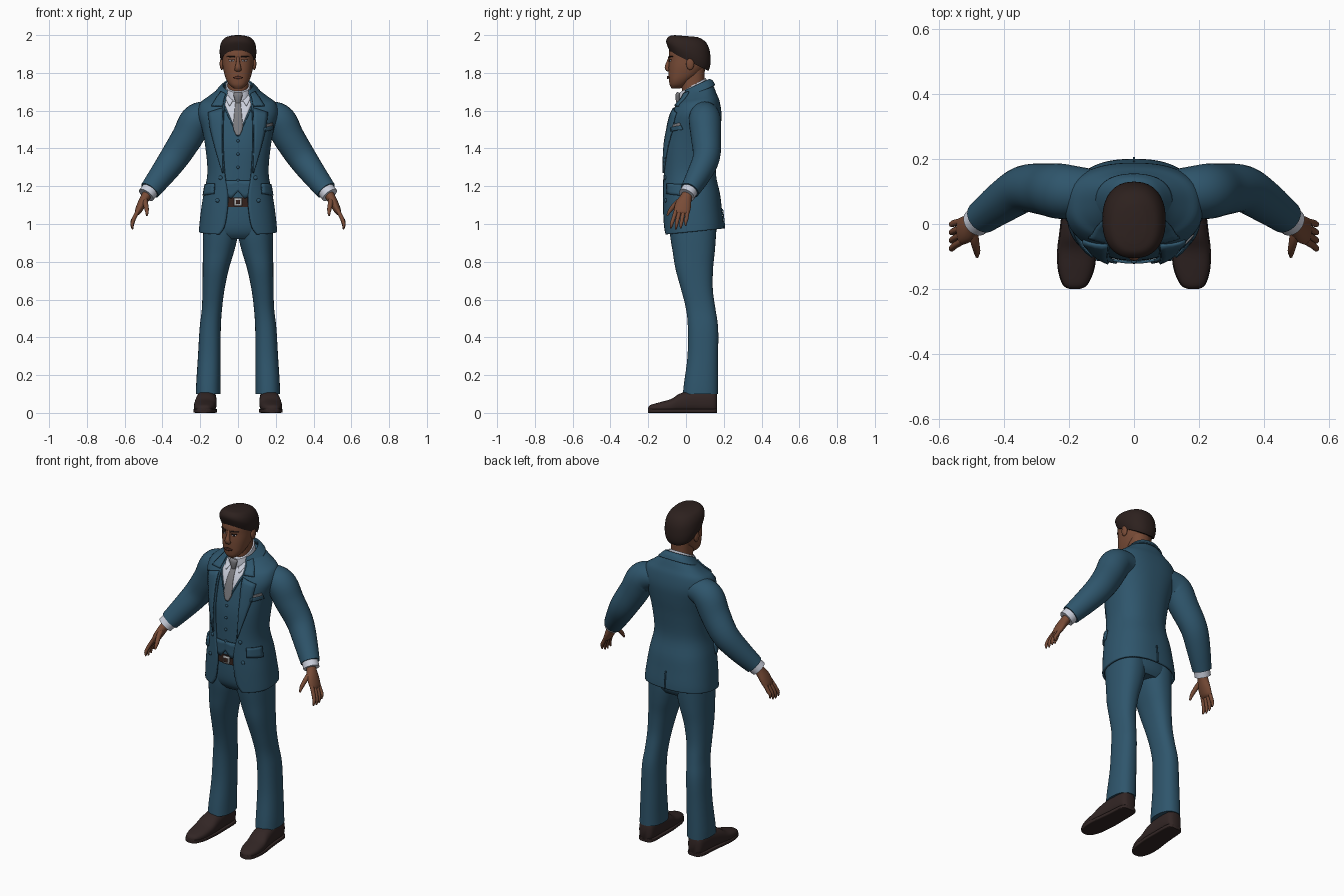
import bpy, math
from mathutils import Vector
from mathutils.bvhtree import BVHTree


def material(name, rgb):
    m = bpy.data.materials.new(name)
    m.diffuse_color = (*rgb, 1)
    return m


SUIT = material("suit_blue", (0.028, 0.092, 0.15))
SKIN = material("skin_brown", (0.19, 0.072, 0.038))
HAIR = material("hair_dark", (0.026, 0.015, 0.013))
SHOE = material("shoe_brown", (0.032, 0.019, 0.018))
SHIRT = material("shirt_white", (0.6, 0.63, 0.72))
TIE = material("tie_grey", (0.2, 0.2, 0.215))
BELT = material("belt_brown", (0.035, 0.016, 0.012))
METAL = material("buckle_silver", (0.45, 0.45, 0.45))
LIP = material("lip_brown", (0.13, 0.042, 0.028))


def make(name, verts, faces, mat, closed=True, thick=0, offset=-1, mirror=False):
    me = bpy.data.meshes.new(name)
    me.from_pydata([tuple(v) for v in verts], [], faces)
    me.materials.append(mat)
    ob = bpy.data.objects.new(name, me)
    bpy.context.collection.objects.link(ob)
    if closed:
        import bmesh
        bm = bmesh.new()
        bm.from_mesh(me)
        bmesh.ops.recalc_face_normals(bm, faces=bm.faces)
        bm.to_mesh(me)
        bm.free()
    me.shade_smooth()
    me.set_sharp_from_angle(angle=math.radians(45))
    if thick:
        mod = ob.modifiers.new("thickness", "SOLIDIFY")
        mod.thickness, mod.offset = thick, offset
    if mirror:
        ob.modifiers.new("mirror", "MIRROR")
    return ob


def smooth(rows, k=4):
    """Catmull-Rom interpolation of parameter rows."""
    out = []
    for i in range(len(rows) - 1):
        a, b, c, d = rows[max(i - 1, 0)], rows[i], rows[i + 1], rows[min(i + 2, len(rows) - 1)]
        for j in range(k):
            t = j / k
            out.append([0.5 * (2 * q + (r - p) * t + (2 * p - 5 * q + 4 * r - s) * t * t
                               + (3 * q - p - 3 * r + s) * t ** 3) for p, q, r, s in zip(a, b, c, d)])
    return out + [list(rows[-1])]


def skin_rings(rings, n, wrap):
    m = len(rings)
    cols = n if wrap else n - 1
    faces = [(i * n + j, i * n + (j + 1) % n, (i + 1) * n + (j + 1) % n, (i + 1) * n + j)
             for i in range(m - 1) for j in range(cols)]
    if wrap:
        faces += [tuple(range(n))[::-1], tuple(range((m - 1) * n, m * n))]
    return [v for r in rings for v in r], faces


def loft(name, rows, mat, e=2.3, n=40, axis="z", band=False, **kw):
    """Rows: position, centre x, half width, low, high, tilt, half width of the front opening."""
    rows = smooth([tuple(r) + (0,) * (7 - len(r)) for r in rows])
    rings = []
    for pos, xc, hw, lo, hi, tilt, gap in rows:
        mid, rad = (lo + hi) / 2, (hi - lo) / 2
        a0 = math.asin(min(1, (gap / hw) ** (e / 2))) if band else 0
        ring = []
        for j in range(n):
            a = a0 + (2 * math.pi - 2 * a0) * j / (n - 1 if band else n)
            s, c = math.sin(a), math.cos(a)
            u = xc + hw * math.copysign(abs(s) ** (2 / e), s)
            v = -rad * math.copysign(abs(c) ** (2 / e), c)
            ring.append((u, mid + v, pos + tilt * v) if axis == "z" else (u, pos, mid + v))
        rings.append(ring)
    verts, faces = skin_rings(rings, n, not band)
    return make(name, verts, faces, mat, closed=not band, **kw)


def tube(name, rows, mat, n=20, mirror=True):
    """Rows: x, y, z, radius across, radius along y."""
    rows = smooth(rows)
    pts = [Vector(r[:3]) for r in rows]
    rings = []
    for i, r in enumerate(rows):
        t = (pts[min(i + 1, len(pts) - 1)] - pts[max(i - 1, 0)]).normalized()
        b = Vector((0, 1, 0))
        b = (b - t * b.dot(t)).normalized()
        w = t.cross(b)
        rings.append([pts[i] + w * r[3] * math.cos(a) + b * r[4] * math.sin(a)
                      for a in (2 * math.pi * j / n for j in range(n))])
    verts, faces = skin_rings(rings, n, True)
    return make(name, verts, faces, mat, mirror=mirror)


def surface(ob):
    return BVHTree.FromPolygons([v.co for v in ob.data.vertices], [tuple(p.vertices) for p in ob.data.polygons])


def patch(name, left, right, bvh, mat, off=0.006, mirror=True, polar=False, k=4, y0=-0.035):
    """Thin plate laid on a surface, between two edges given as (x, z) or (degrees, z)."""
    L, R = ([[p[i] + (q[i] - p[i]) * t / k for i in (0, 1)] for p, q in zip(s, s[1:]) for t in range(k)]
            + [list(s[-1])] for s in (left, right))
    verts = []
    for p, q in zip(L, R):
        for j in range(k + 1):
            u, z = (p[i] + (q[i] - p[i]) * j / k for i in (0, 1))
            d = Vector((0, 1, 0))
            org = Vector((u, -1, z))
            if polar:
                a = math.radians(u)
                d = Vector((-math.sin(a), math.cos(a), 0))
                org = Vector((0, 0.03, z)) - d
            hit = bvh.ray_cast(org, d)[0]
            if hit is None:
                hit = Vector((u, y0, z))
            y0 = hit.y
            verts.append(hit - d * off * 0.6)
    c = k + 1
    faces = [(i * c + j, i * c + j + 1, (i + 1) * c + j + 1, (i + 1) * c + j)
             for i in range(len(L) - 1) for j in range(k)]
    return make(name, verts, faces, mat, closed=False, thick=off, offset=0, mirror=mirror)


def blob(name, loc, scale, mat, mirror=False):
    rows = [(-math.cos(a) * scale[2] + loc[2], loc[0], scale[0] * math.sin(a),
             loc[1] - scale[1] * math.sin(a), loc[1] + scale[1] * math.sin(a))
            for a in (0.12 + (math.pi - 0.24) * i / 6 for i in range(7))]
    return loft(name, rows, mat, e=2, n=16, mirror=mirror)


# Jacket, open at the front, with vest underneath
jacket_rows = [
    (0.96, 0, 0.207, -0.12, 0.2, 0.1, 0.1), (1.0, 0, 0.204, -0.122, 0.198, 0.08, 0.072),
    (1.08, 0, 0.195, -0.125, 0.19, 0, 0.056), (1.16, 0, 0.182, -0.126, 0.18, 0, 0.055),
    (1.27, 0, 0.162, -0.126, 0.158, 0, 0.072), (1.40, 0, 0.172, -0.123, 0.168, 0, 0.08),
    (1.5, 0, 0.19, -0.105, 0.182, 0, 0.08), (1.58, 0, 0.212, -0.083, 0.188, 0, 0.076),
    (1.64, 0, 0.2, -0.055, 0.178, 0.08, 0.07), (1.67, 0, 0.16, -0.037, 0.162, 0.2, 0.066),
    (1.70, 0, 0.115, -0.027, 0.146, 0.35, 0.062), (1.725, 0, 0.085, -0.02, 0.13, 0.45, 0.056)]
jacket = loft("jacket", jacket_rows, SUIT, e=2.4, n=72, band=True, thick=0.012)
vest_rows = [(1.175, 0, 0.165, -0.112, 0.16)] + [
    (r[0], 0, r[2] - 0.013, r[3] + 0.013, r[4] - 0.013, r[5]) for r in jacket_rows[4:-1]]
vest = loft("vest", vest_rows, SUIT, e=2.4, n=64)
on_jacket, on_vest = surface(jacket), surface(vest)

# Vest hem points, shirt front, collar and tie
patch("vest_point", [(0, 1.23), (0.035, 1.23), (0.08, 1.23)],
      [(0, 1.175), (0.035, 1.135), (0.08, 1.155)], on_vest, SUIT, 0.008, y0=-0.112)
patch("vest_opening", [(0, 1.47), (0.075, 1.64)], [(0.004, 1.465), (0.083, 1.635)], on_vest, SUIT, 0.009)
patch("shirt_front", [(-0.08, 1.675), (-0.075, 1.64), (-0.001, 1.47)],
      [(0.08, 1.675), (0.075, 1.64), (0.001, 1.47)], on_vest, SHIRT, 0.005, mirror=False, k=10)
loft("shirt_collar", [(1.66, 0, 0.074, -0.033, 0.115, 0.55), (1.70, 0, 0.07, -0.036, 0.112, 0.55),
                      (1.735, 0, 0.064, -0.034, 0.106, 0.55)], SHIRT)
patch("collar_wing", [(0.01, 1.69), (0.022, 1.66), (0.042, 1.625)],
      [(0.07, 1.71), (0.07, 1.67), (0.046, 1.625)], on_vest, SHIRT, 0.009, y0=-0.04)
tie_edge = [(0.013, 1.65), (0.018, 1.6), (0.026, 1.52), (0.024, 1.5), (0.01, 1.47)]
patch("tie", [(-x, z) for x, z in tie_edge], tie_edge, on_vest, TIE, 0.009, mirror=False)
tube("tie_knot", [(0, -0.038, 1.695, 0.02, 0.008), (0, -0.043, 1.685, 0.025, 0.012),
                  (0, -0.043, 1.66, 0.018, 0.012), (0, -0.045, 1.64, 0.012, 0.006)], TIE, mirror=False)

# Lapels, jacket collar, pockets and buttons
patch("lapel", [(0.08, 1.615), (0.084, 1.5), (0.084, 1.4), (0.078, 1.27)],
      [(0.158, 1.59), (0.146, 1.5), (0.12, 1.4), (0.082, 1.27)], on_jacket, SUIT, 0.009)
patch("front_collar", [(0.066, 1.69), (0.074, 1.66), (0.08, 1.625)],
      [(0.09, 1.7), (0.115, 1.665), (0.14, 1.625)], on_jacket, SUIT, 0.009)
loft("back_collar", [(1.70, 0, 0.118, -0.02, 0.155, 0.4, 0.07), (1.722, 0, 0.095, -0.022, 0.142, 0.45, 0.06),
                     (1.735, 0, 0.08, -0.02, 0.124, 0.47, 0.056)], SUIT, band=True, thick=0.008)
patch("side_pocket_flap", [(44, 1.215), (44, 1.16)], [(74, 1.21), (74, 1.15)], on_jacket, SUIT, 0.009, polar=True)
patch("chest_pocket", [(0.135, 1.51), (0.137, 1.488)], [(0.184, 1.522), (0.184, 1.5)],
      on_jacket, SUIT, 0.009, mirror=False)
patch("pocket_square", [(0.14, 1.525), (0.14, 1.51)], [(0.182, 1.536), (0.182, 1.521)],
      on_jacket, TIE, 0.007, mirror=False)
patch("back_vent", [(-0.003, 1.08), (-0.003, 0.975)], [(0.003, 1.08), (0.003, 0.975)],
      BVHTree.FromPolygons([(v.co.x, -v.co.y, v.co.z) for v in jacket.data.vertices],
                           [tuple(p.vertices) for p in jacket.data.polygons]),
      SUIT, 0.006, mirror=False).scale.y = -1
for x, z in ((0.092, 1.245), (0.108, 1.125)):
    y = on_jacket.ray_cast(Vector((x, -1, z)), Vector((0, 1, 0)))[0].y
    blob("jacket_button", (x, y, z), (0.011, 0.007, 0.011), SUIT, True)
for z in (1.44, 1.37, 1.30, 1.23):
    y = on_vest.ray_cast(Vector((0, -1, z)), Vector((0, 1, 0)))[0].y
    blob("vest_button", (0, y - 0.003, z), (0.008, 0.007, 0.008), SUIT)

# Trousers and belt
loft("trouser_hips", [(1.2, 0, 0.15, -0.095, 0.14), (1.1, 0, 0.17, -0.1, 0.16), (1.0, 0, 0.182, -0.098, 0.165),
                      (0.95, 0, 0.18, -0.085, 0.158), (0.92, 0, 0.165, -0.06, 0.14)], SUIT)
loft("trouser_leg", [
    (1.0, 0.092, 0.09, -0.09, 0.16), (0.93, 0.094, 0.091, -0.083, 0.158), (0.85, 0.104, 0.082, -0.07, 0.152),
    (0.76, 0.118, 0.069, -0.055, 0.143), (0.65, 0.13, 0.058, -0.025, 0.142), (0.55, 0.138, 0.0535, 0, 0.156),
    (0.45, 0.147, 0.056, 0.01, 0.17), (0.3, 0.152, 0.06, 0.008, 0.17), (0.16, 0.157, 0.064, -0.01, 0.17),
    (0.1, 0.158, 0.065, -0.017, 0.17)], SUIT, mirror=True)
loft("belt", [(1.09, 0, 0.174, -0.107, 0.164), (1.14, 0, 0.168, -0.106, 0.157)], BELT)
patch("belt_buckle", [(-0.02, 1.137), (-0.02, 1.095)], [(0.02, 1.137), (0.02, 1.095)],
      surface(bpy.data.objects["belt"]), METAL, 0.009, mirror=False)
patch("buckle_centre", [(-0.011, 1.127), (-0.011, 1.105)], [(0.011, 1.127), (0.011, 1.105)],
      surface(bpy.data.objects["belt"]), BELT, 0.013, mirror=False)

# Shoes
shoe_rows = [(-0.2, 0.182, 0.012, 0.008, 0.028), (-0.187, 0.181, 0.035, 0.003, 0.042),
             (-0.14, 0.178, 0.053, 0, 0.056), (-0.08, 0.175, 0.058, 0, 0.073), (-0.03, 0.17, 0.057, 0, 0.103),
             (0.05, 0.166, 0.052, 0, 0.125), (0.12, 0.164, 0.049, 0, 0.125), (0.152, 0.163, 0.042, 0, 0.12),
             (0.165, 0.163, 0.025, 0.01, 0.1)]
loft("shoe", shoe_rows, SHOE, e=2.5, axis="y", mirror=True)
loft("shoe_sole", [(r[0], r[1], r[2] + 0.003, 0, 0.022) for r in shoe_rows], SHOE, e=6, axis="y", mirror=True)

# Sleeves, cuffs and hands
tube("sleeve", [(0.11, 0.095, 1.575, 0.065, 0.07), (0.17, 0.098, 1.572, 0.078, 0.078),
                (0.222, 0.1, 1.545, 0.087, 0.085), (0.268, 0.106, 1.46, 0.083, 0.08),
                (0.335, 0.108, 1.355, 0.077, 0.072), (0.40, 0.07, 1.265, 0.067, 0.064),
                (0.467, 0.02, 1.178, 0.055, 0.051)], SUIT, n=28)
tube("shirt_cuff", [(0.45, 0.032, 1.2, 0.046, 0.044), (0.486, 0.004, 1.153, 0.046, 0.044)], SHIRT)
tube("palm", [(0.47, 0.016, 1.175, 0.027, 0.028), (0.488, 0.002, 1.145, 0.025, 0.03),
              (0.51, -0.014, 1.105, 0.023, 0.042), (0.53, -0.022, 1.065, 0.017, 0.042),
              (0.536, -0.024, 1.05, 0.008, 0.034)], SKIN)
for i, finger in enumerate(("index", "middle", "ring", "little")):
    y, drop = -0.052 + 0.02 * i, (0.005, 0, 0.004, 0.018)[i]
    tube(finger + "_finger", [(0.527, y, 1.075, 0.011, 0.011), (0.55, y - 0.014 + 0.003 * i, 1.03, 0.0105, 0.0105),
                              (0.56, y - 0.024 + 0.005 * i, 0.995 + drop, 0.009, 0.009),
                              (0.558, y - 0.028 + 0.006 * i, 0.972 + drop, 0.004, 0.004)], SKIN, n=10)
tube("thumb", [(0.495, -0.012, 1.135, 0.016, 0.016), (0.49, -0.05, 1.11, 0.014, 0.014),
               (0.483, -0.082, 1.075, 0.011, 0.011), (0.482, -0.1, 1.045, 0.005, 0.005)], SKIN, n=10)

# Head, neck, hair and face
loft("neck", [(1.66, 0, 0.057, -0.015, 0.098), (1.74, 0, 0.056, -0.025, 0.096), (1.82, 0, 0.06, -0.03, 0.1)], SKIN)
head = loft("head", [
    (1.718, 0, 0.022, -0.076, -0.03), (1.735, 0, 0.044, -0.086, 0.0), (1.76, 0, 0.06, -0.09, 0.03),
    (1.79, 0, 0.071, -0.092, 0.07), (1.83, 0, 0.08, -0.092, 0.1), (1.87, 0, 0.083, -0.09, 0.11),
    (1.91, 0, 0.083, -0.09, 0.11), (1.95, 0, 0.073, -0.078, 0.1), (1.975, 0, 0.05, -0.05, 0.07)], SKIN, n=48)
loft("hair", [(1.862, 0, 0.088, -0.086, 0.118, -0.5), (1.89, 0, 0.095, -0.1, 0.127, -0.5),
              (1.92, 0, 0.097, -0.105, 0.13, -0.4), (1.955, 0, 0.09, -0.1, 0.123, -0.25),
              (1.982, 0, 0.07, -0.085, 0.1, -0.15), (1.995, 0, 0.035, -0.06, 0.06, -0.08)], HAIR, n=48)
blob("ear", (0.086, 0.022, 1.848), (0.011, 0.021, 0.033), SKIN, True)
tube("nose", [(0, -0.084, 1.885, 0.008, 0.008), (0, -0.093, 1.855, 0.01, 0.011),
              (0, -0.1, 1.83, 0.016, 0.013), (0, -0.095, 1.815, 0.018, 0.01), (0, -0.09, 1.81, 0.01, 0.004)],
     SKIN, n=14, mirror=False)
on_head = surface(head)
patch("eyebrow", [(0.016, 1.888), (0.016, 1.881)], [(0.058, 1.888), (0.058, 1.884)], on_head, HAIR, 0.006)
patch("eye_white", [(0.022, 1.867), (0.024, 1.86)], [(0.046, 1.868), (0.044, 1.861)], on_head, SHIRT, 0.003)
patch("iris", [(0.029, 1.869), (0.029, 1.86)], [(0.039, 1.869), (0.039, 1.86)], on_head, HAIR, 0.005)
patch("eyelid", [(0.02, 1.872), (0.02, 1.868)], [(0.048, 1.872), (0.048, 1.868)], on_head, HAIR, 0.005)
patch("lips", [(0, 1.783), (0, 1.768)], [(0.027, 1.777), (0.025, 1.773)], on_head, LIP, 0.008)
